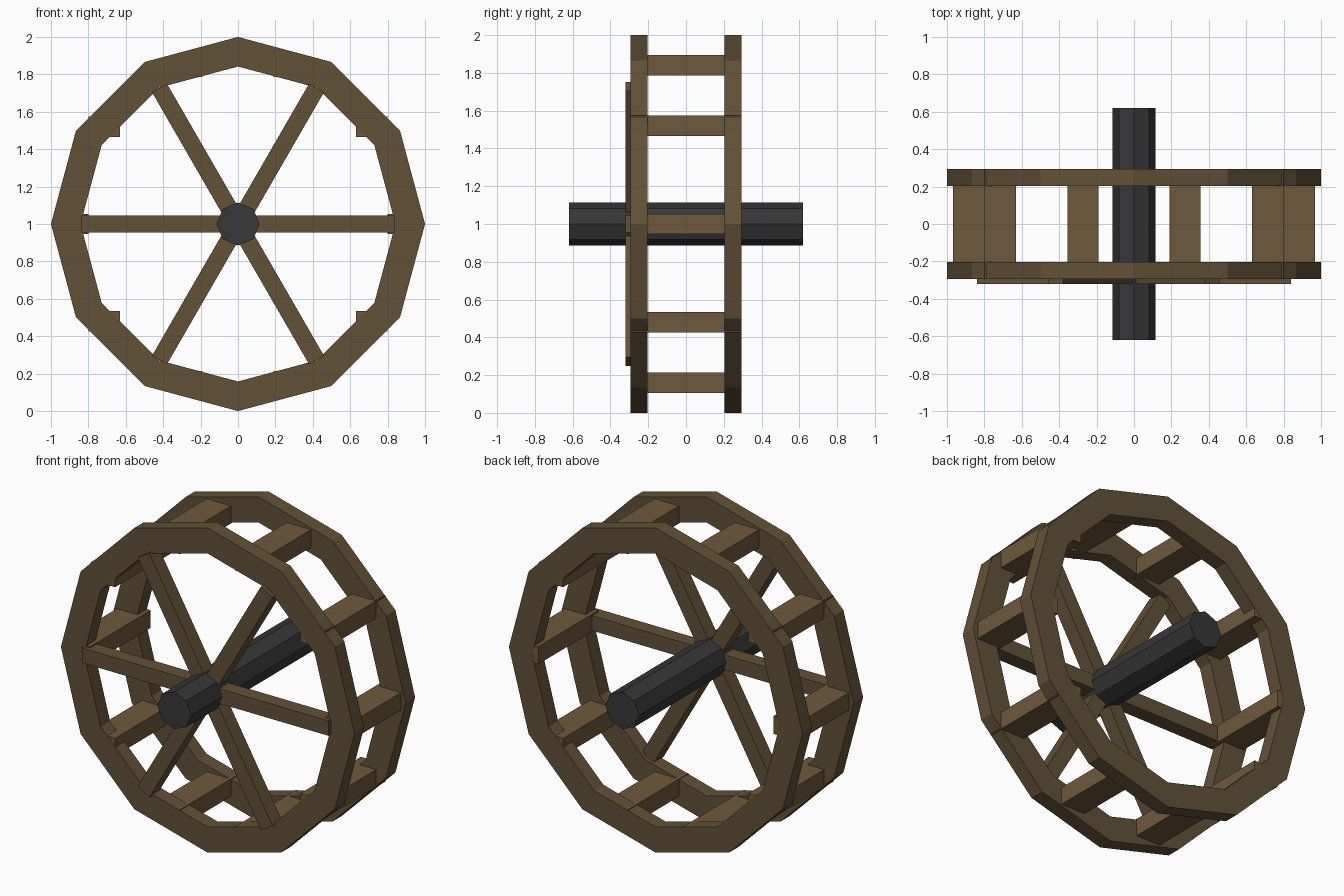
import bpy, bmesh
from math import sin, cos, pi, radians
from mathutils import Matrix, Vector

if "Cube" in bpy.data.objects:
    bpy.data.objects.remove(bpy.data.objects["Cube"])

CENTRE = Vector((0, 0, 1))


def material(name, color):
    m = bpy.data.materials.new(name)
    m.diffuse_color = (*color, 1)
    m.use_nodes = True
    m.node_tree.nodes["Principled BSDF"].inputs["Base Color"].default_value = m.diffuse_color
    return m


rim_wood = material("rim_wood", (0.125, 0.082, 0.037))
slat_wood = material("slat_wood", (0.16, 0.098, 0.043))
iron = material("dark_iron", (0.04, 0.038, 0.04))


def finish(name, bm, mat):
    bmesh.ops.recalc_face_normals(bm, faces=bm.faces)
    me = bpy.data.meshes.new(name)
    bm.to_mesh(me)
    bm.free()
    me.materials.append(mat)
    ob = bpy.data.objects.new(name, me)
    bpy.context.collection.objects.link(ob)
    ob.location = CENTRE
    return ob


def box(name, size, offset, mat, angle=0.0):
    # box placed relative to the hub, then turned about the axle
    bm = bmesh.new()
    m = (Matrix.Rotation(-angle, 4, 'Y') @ Matrix.Translation(offset)
         @ Matrix.Diagonal((*size, 1)))
    bmesh.ops.create_cube(bm, size=1, matrix=m)
    return finish(name, bm, mat)


def ring(name, y0, y1, r_in, r_out, sides, mat):
    # square-section polygonal hoop
    bm = bmesh.new()
    loops = []
    for k in range(sides):
        a = 2 * pi * k / sides
        loops.append([bm.verts.new((r * cos(a), y, r * sin(a)))
                      for r, y in ((r_in, y0), (r_out, y0), (r_out, y1), (r_in, y1))])
    for k in range(sides):
        p, q = loops[k], loops[(k + 1) % sides]
        for i in range(4):
            j = (i + 1) % 4
            bm.faces.new((p[i], p[j], q[j], q[i]))
    return finish(name, bm, mat)


# Two twelve-sided rims
ring("front_rim", -0.295, -0.203, 0.842, 1.0, 12, rim_wood)
ring("back_rim", 0.203, 0.295, 0.842, 1.0, 12, rim_wood)

# Ten level cross slats joining the rims
for k in range(10):
    a = radians(36 * k)
    box(f"cross_slat_{k + 1}", (0.167, 0.588, 0.108),
        (0.884 * cos(a), 0, 0.884 * sin(a)), slat_wood)

# Six spokes on the front rim only
for k in range(6):
    box(f"spoke_{k + 1}", (0.84, 0.092, 0.092), (0.42, -0.274, 0),
        rim_wood, radians(60 * k))

# Eight-sided axle
bm = bmesh.new()
bmesh.ops.create_cone(bm, cap_ends=True, segments=8, radius1=0.115, radius2=0.115,
                      depth=1.24, matrix=Matrix.Rotation(pi / 2, 4, 'X'))
finish("axle", bm, iron)
